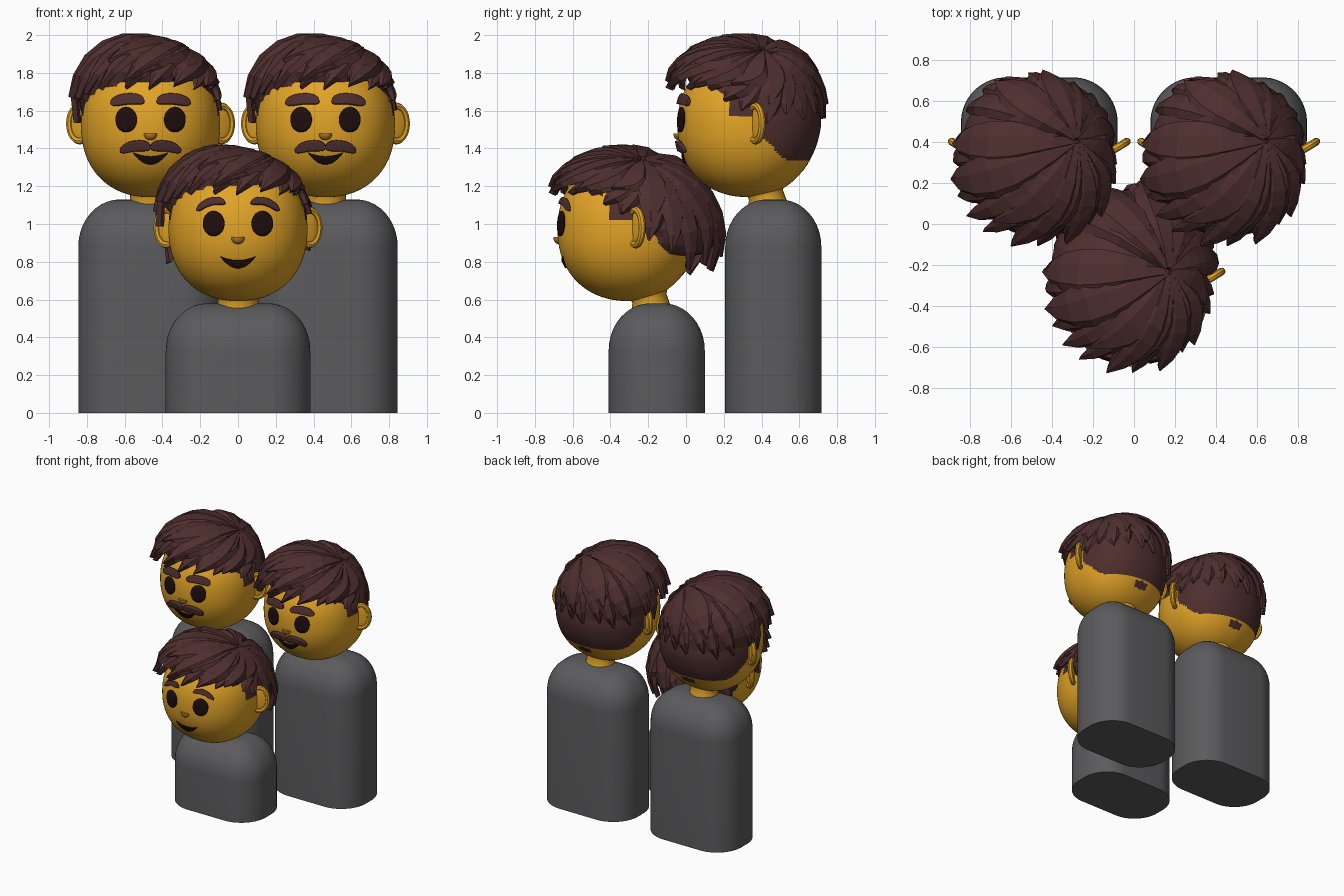
import bpy, bmesh, math, random
from mathutils import Vector, Matrix

if "Cube" in bpy.data.objects:
    bpy.data.objects.remove(bpy.data.objects["Cube"])

P, A, B, C = 2.2, 0.368, 0.38, 0.38          # head superellipsoid


def material(name, rgb):
    m = bpy.data.materials.new(name)
    m.diffuse_color = (*rgb, 1)
    m.use_nodes = True
    m.node_tree.nodes["Principled BSDF"].inputs["Base Color"].default_value = m.diffuse_color
    return m


SKIN = material("golden_skin", (0.76, 0.37, 0.02))
HAIR = material("dark_brown_hair", (0.078, 0.028, 0.028))
GREY = material("grey_shirt", (0.105, 0.105, 0.11))
DARK = material("near_black", (0.013, 0.004, 0.004))
NOSE = material("nose_brown", (0.42, 0.20, 0.02))


def finish(name, bm, mats, loc, smooth=True):
    bmesh.ops.recalc_face_normals(bm, faces=bm.faces)
    me = bpy.data.meshes.new(name)
    bm.to_mesh(me)
    bm.free()
    ob = bpy.data.objects.new(name, me)
    ob.location = loc
    bpy.context.collection.objects.link(ob)
    for m in mats:
        me.materials.append(m)
    if smooth:
        bpy.ops.object.select_all(action='DESELECT')
        ob.select_set(True)
        bpy.context.view_layer.objects.active = ob
        bpy.ops.object.shade_smooth_by_angle(angle=math.radians(40))
    return ob


def loft(bm, rings):
    """Skin closed rings of points and cap both ends."""
    vs = [[bm.verts.new(p) for p in r] for r in rings]
    n = len(vs[0])
    for a, b in zip(vs, vs[1:]):
        for i in range(n):
            bm.faces.new((a[i], a[(i + 1) % n], b[(i + 1) % n], b[i]))
    bm.faces.new(vs[0])
    bm.faces.new(vs[-1])


def head_r(d):
    return (abs(d.x / A) ** P + abs(d.y / B) ** P + abs(d.z / C) ** P) ** (-1 / P)


def face_y(x, z):
    return -B * max(0.0, 1 - abs(x / A) ** P - abs(z / C) ** P) ** (1 / P)


# --- body: rounded block with domed top
def body(name, x, y, top):
    def ring(r, z):
        out = []
        for i in range(48):
            a = (i + .5) / 48 * math.tau
            c, s = math.cos(a), math.sin(a)
            out.append((math.copysign(.163, c) + r * c, math.copysign(.035, s) + r * s, z))
        return out
    rings = [ring(.22, 0)]
    for k in range(11):
        t = k / 10 * math.pi / 2
        rings.append(ring(max(.002, .22 * math.cos(t)), top - .25 + .25 * math.sin(t)))
    bm = bmesh.new()
    loft(bm, rings)
    finish(name, bm, [GREY], (x, y, 0))


# --- neck: short forward leaning tube
def neck(name, x, y, top):
    bm = bmesh.new()
    rings = []
    for dy, z, r in ((-.025, -.04, .115), (-.03, .0, .108), (-.05, .05, .11), (-.08, .12, .16)):
        rings.append([(r * math.cos(i / 24 * math.tau), dy + r * .92 * math.sin(i / 24 * math.tau), z)
                      for i in range(24)])
    loft(bm, rings)
    finish(name, bm, [SKIN], (x, y, top))


# --- head with cropped hair coloured on the back
def head(name, loc, child):
    bm = bmesh.new()
    bmesh.ops.create_uvsphere(bm, u_segments=128, v_segments=96, radius=1)
    for v in bm.verts:
        v.co = v.co.normalized() * head_r(v.co.normalized())
        if v.co.y > 0:
            v.co.y *= 1 + .35 * min(0, v.co.z)
    for f in bm.faces:
        c = f.calc_center_median()
        back = c.y > .06 and c.z > (0 if child else max(-.185, -.07 - (c.y - .08)))
        sideburn = -.11 < c.y <= .06 and c.z > .05
        f.material_index = int(back or sideburn)
    finish(name, bm, [SKIN, HAIR], loc)


# --- ear: thin disc with a raised rim
def ear(name, loc, side):
    bm = bmesh.new()
    bmesh.ops.create_uvsphere(bm, u_segments=20, v_segments=12, radius=1,
                              matrix=Matrix.Diagonal((.068, .012, .09, 1)))
    vs = [[bm.verts.new(((.063 + .019 * math.cos(b)) * math.cos(a), .019 * math.sin(b),
                         (.092 + .019 * math.cos(b)) * math.sin(a)))
           for b in (j / 8 * math.tau for j in range(8))] for a in (i / 28 * math.tau for i in range(28))]
    for i in range(28):
        for j in range(8):
            p, q = vs[i], vs[(i + 1) % 28]
            bm.faces.new((p[j], p[(j + 1) % 8], q[(j + 1) % 8], q[j]))
    bm.transform(Matrix.Translation((side * .375, .035, .01)) @ Matrix.Rotation(side * .55, 4, 'Z'))
    finish(name, bm, [SKIN], loc)


# --- thin plate projected on the face between two curves of u in [-1, 1]
def plate(name, loc, cx, half, upper, lower, mat, thick=.009, flip=1):
    bm = bmesh.new()
    cols = []
    for i in range(21):
        u = -math.cos(i / 20 * math.pi)
        x = cx + flip * half * u
        up, lo = upper(u) + 1e-4, lower(u) - 1e-4
        cols.append([bm.verts.new((x, face_y(x, z) - thick * .4, z))
                     for z in (lo + (up - lo) * j / 6 for j in range(7))])
    for a, b in zip(cols, cols[1:]):
        for j in range(6):
            bm.faces.new((a[j], b[j], b[j + 1], a[j + 1]))
    mod = finish(name, bm, [mat], loc).modifiers.new("thickness", 'SOLIDIFY')
    mod.thickness, mod.offset = thick, 0


def band(name, loc, cx, half, mid, t, mat, thick, flip):
    w = lambda u: t * max(0, 1 - u ** 4) ** .5
    plate(name, loc, cx, half, lambda u: mid(u) + w(u), lambda u: mid(u) - w(u), mat, thick, flip)


# --- hair: base cap plus tapered locks swept from the crown
def hair(name, loc, child):
    crown = Vector((.42, .16, .9)).normalized()

    def offset(d):
        up = max(0, d.z)
        o = .012 + .07 * up + .06 * max(0, -d.y) - .012 * d.x - .05 * d.x * up
        if child:
            o += .07 * max(0, d.y) * (1 - up) + .03 * (1 - up) - .04 * up - .02 * max(0, -d.y)
        return o

    def line(a):                              # hairline elevation, angle from the front
        c = math.cos(a)
        if c > 0:
            return 8 + 21 * min(1, c * 1.4) - 4 * max(0, -math.sin(a)) ** 4
        return 8 - 34 * min(1, -c * 1.6) if child else 6

    def direction(a, elev):
        e = math.radians(elev)
        return Vector((math.sin(a) * math.cos(e), -math.cos(a) * math.cos(e), math.sin(e)))

    bm = bmesh.new()
    bmesh.ops.create_uvsphere(bm, u_segments=40, v_segments=32, radius=1)
    for v in bm.verts:
        d = v.co.normalized()
        elev = math.degrees(math.asin(max(-1, min(1, d.z))))
        gap = elev - line(math.atan2(d.x, -d.y)) - 5
        v.co = d * (head_r(d) * .95 if gap < 0 else
                    head_r(d) + (offset(d) - .025) * min(1, .2 + gap / 14))

    def lock(a, elev, half, lift, curl):
        end = direction(a, elev)
        across = crown.cross(end).normalized()
        rings = []
        for i in range(8):
            t = i / 7
            d = crown.slerp(end, .03 + .97 * t)
            d = (d + across * curl * math.sin(t * math.pi * .9)).normalized()
            r = head_r(d) + offset(d) + lift * min(1, .3 + 2 * t)
            w = half * min(1, .25 + 1.5 * t) * (1 - t ** 4) + .004
            side = (across - d * across.dot(d)).normalized()
            p = d * r
            th = (.012 + .16 * half) * (1 - .5 * t)
            rings.append([p - side * w - d * th, p - side * w * .4 + d * .004,
                          p + side * w * .5 + d * .008,
                          p + side * w - d * th * 1.3, p - d * (th + .022)])
        loft(bm, rings)

    for i in range(21):                       # long under layer
        a = i / 21 * math.tau + random.uniform(-.07, .07)
        lock(a, line(a) + random.uniform(-5, 4), random.uniform(.07, .095),
             random.uniform(-.006, .004), random.uniform(.05, .15))
    for i in range(10):                       # broad upper layer
        a = i / 10 * math.tau + random.uniform(-.15, .15)
        lock(a, line(a) + random.uniform(6, 18), random.uniform(.1, .14),
             random.uniform(.004, .016), random.uniform(.1, .2))
    for a, e in ((-.35, -1), (.25, -2), (.75, -1)):   # fringe tips reaching forward
        lock(a, line(a) + e, .085, .02, .14)
    finish(name, bm, [HAIR], loc, smooth=False)


def person(tag, x, y, top, child=False):
    body(tag + "_body", x, y, top)
    neck(tag + "_neck", x, y, top)
    loc = (x, y - (.145 if child else .127), top + .392)
    head(tag + "_head", loc, child)
    random.seed(4)
    hair(tag + "_hair", loc, child)
    for s, n in ((-1, "_left"), (1, "_right")):
        ear(tag + n + "_ear", loc, s)
        e = lambda u: .066 * max(0, 1 - u * u) ** .5
        plate(tag + n + "_eye", loc, s * .128, .056, lambda u: .03 + e(u), lambda u: .03 - e(u), DARK)
        if child:
            band(tag + n + "_brow", loc, s * .142, .075,
                 lambda u: .146 - .025 * u * u - .02 * u, .018, HAIR, .022, s)
        else:
            band(tag + n + "_brow", loc, s * .12, .088,
                 lambda u: .139 - .016 * u * u - .006 * u, .027, HAIR, .022, s)
            band(tag + n + "_moustache", loc, s * .079, .08,
                 lambda u: -.108 - .015 * u * u - .008 * u, .027, HAIR, .022, s)
    plate(tag + "_mouth", loc, 0, .092, lambda u: -.165 + .02 * u * u,
          lambda u: -.205 + .06 * u * u, DARK)
    # small flat-topped nose
    bm = bmesh.new()
    bmesh.ops.create_uvsphere(bm, u_segments=20, v_segments=12, radius=1,
                              matrix=Matrix.Diagonal((.036, .03, .034, 1)))
    for v in bm.verts:
        v.co.z = min(v.co.z, .003)
    bm.transform(Matrix.Translation((0, -.372, -.045)))
    finish(tag + "_nose", bm, [NOSE], loc)


person("left_adult", -.463, .462, 1.13)
person("right_adult", .463, .462, 1.13)
person("child", 0, -.155, .58, True)
